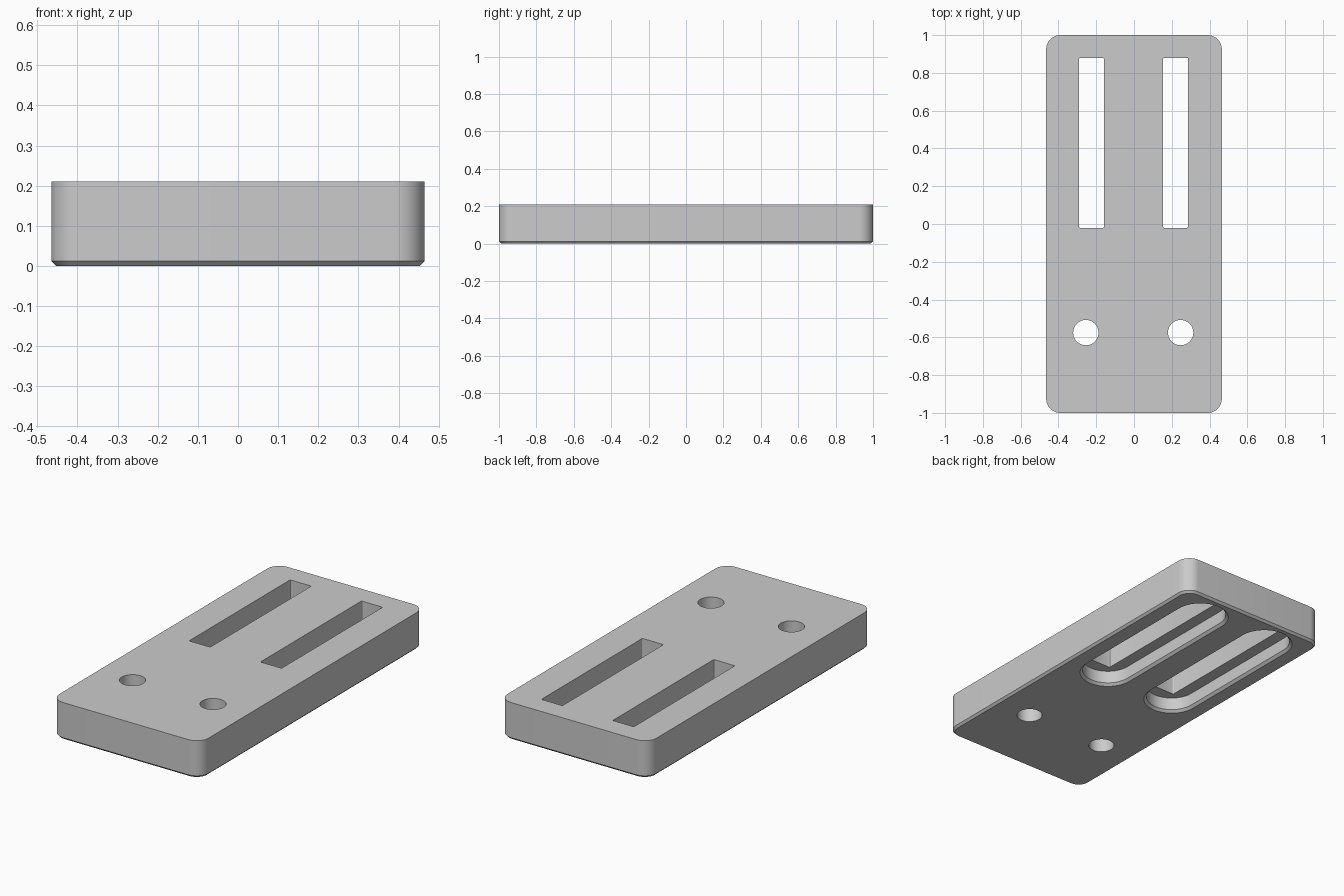
import bpy, bmesh, math

cube = bpy.data.objects.get("Cube")
if cube:
    bpy.data.objects.remove(cube, do_unlink=True)

grey = bpy.data.materials.new("light_grey")
grey.use_nodes = True
colour = (0.6, 0.6, 0.6, 1)
grey.diffuse_color = colour
grey.node_tree.nodes["Principled BSDF"].inputs["Base Color"].default_value = colour


def outline(cx, cy, hx, hy, r, steps):
    """Rounded rectangle; becomes a slot or circle when r reaches the half sizes."""
    pts = []
    for q, (sx, sy) in enumerate([(1, 1), (-1, 1), (-1, -1), (1, -1)]):
        for i in range(steps + 1):
            a = (q + i / steps) * math.pi / 2
            pts.append((cx + sx * (hx - r) + r * math.cos(a),
                        cy + sy * (hy - r) + r * math.sin(a)))
    return pts


def loft(name, cx, cy, hx, hy, r, levels, steps=12):
    """Solid through rounded outlines; each level is (z, outward offset)."""
    bm = bmesh.new()
    rings = [[bm.verts.new((x, y, z)) for x, y in
              outline(cx, cy, hx + o, hy + o, r + o, steps)] for z, o in levels]
    n = len(rings[0])
    for low, high in zip(rings, rings[1:]):
        for i in range(n):
            j = (i + 1) % n
            bm.faces.new((low[i], low[j], high[j], high[i]))
    bm.faces.new(rings[0][::-1])
    bm.faces.new(rings[-1])
    bmesh.ops.remove_doubles(bm, verts=bm.verts, dist=1e-5)
    bmesh.ops.recalc_face_normals(bm, faces=bm.faces)
    mesh = bpy.data.meshes.new(name)
    bm.to_mesh(mesh)
    bm.free()
    mesh.materials.append(grey)
    ob = bpy.data.objects.new(name, mesh)
    bpy.context.collection.objects.link(ob)
    return ob


# Plate with rounded corners and a chamfered bottom edge
height, chamfer = 0.21, 0.012
plate = loft("mounting_plate", 0, 0, 0.465, 1, 0.075,
             [(0, -chamfer), (chamfer, 0), (height, 0)])

through = [(-0.1, 0), (height + 0.1, 0)]
pocket = [(-0.02, 0.034), (0.014, 0), (0.085, 0)]
cutters = []
for side, slot_x, hole_x in (("left", 0.22, 0.247), ("right", -0.225, -0.255)):
    # Screw hole, adjustment slot and the wider recess beneath the slot
    cutters.append(loft(side + "_hole_cutter", hole_x, -0.575,
                        0.067, 0.067, 0.067, through))
    cutters.append(loft(side + "_slot_cutter", slot_x, 0.43,
                        0.066, 0.45, 0.006, through, 3))
    cutters.append(loft(side + "_recess_cutter", slot_x, 0.43,
                        0.135, 0.52, 0.135, pocket))

bpy.context.view_layer.objects.active = plate
for cutter in cutters:
    mod = plate.modifiers.new(cutter.name, "BOOLEAN")
    mod.operation = "DIFFERENCE"
    mod.solver = "EXACT"
    mod.object = cutter
    bpy.ops.object.modifier_apply(modifier=mod.name)
for cutter in cutters:
    bpy.data.objects.remove(cutter, do_unlink=True)

# Smooth the round walls and keep the edges crisp
bpy.ops.object.select_all(action="DESELECT")
plate.select_set(True)
bpy.ops.object.shade_smooth_by_angle(angle=math.radians(30))
